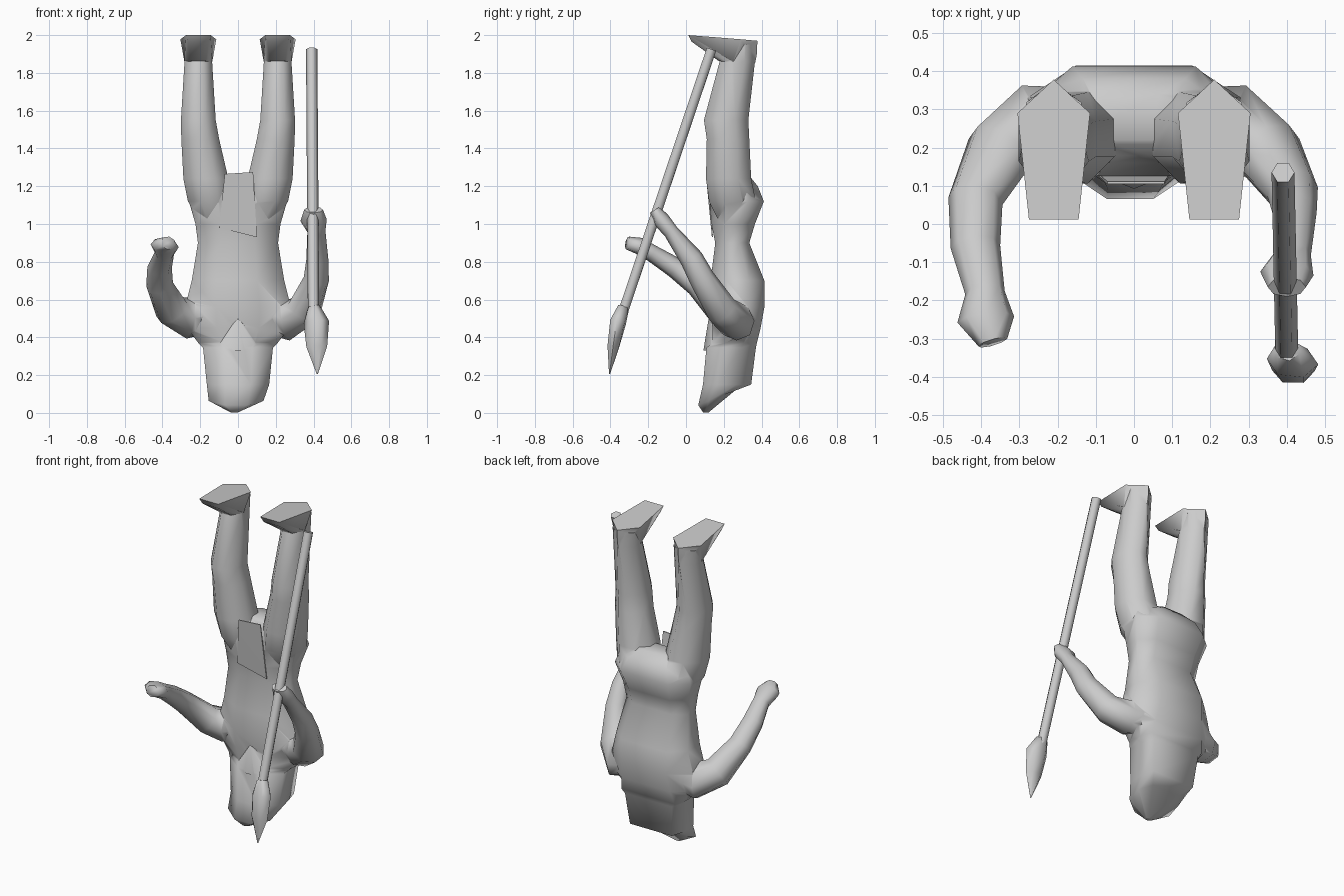
import bpy, bmesh, math
from mathutils import Vector

if "Cube" in bpy.data.objects:
    bpy.data.objects.remove(bpy.data.objects["Cube"])


def smooth(ob, angle):
    bpy.ops.object.select_all(action='DESELECT')
    ob.select_set(True)
    bpy.context.view_layer.objects.active = ob
    bpy.ops.object.shade_smooth_by_angle(angle=math.radians(angle))


def finish(bm, name, angle):
    bmesh.ops.recalc_face_normals(bm, faces=bm.faces)
    me = bpy.data.meshes.new(name)
    bm.to_mesh(me)
    bm.free()
    ob = bpy.data.objects.new(name, me)
    bpy.context.collection.objects.link(ob)
    smooth(ob, angle)
    return ob


def skin(name, rings, angle=75):
    """Join rings of points into a closed tube."""
    bm = bmesh.new()
    vs = [[bm.verts.new(p) for p in r] for r in rings]
    n = len(vs[0])
    for a, b in zip(vs, vs[1:]):
        for i in range(n):
            j = (i + 1) % n
            bm.faces.new((a[i], a[j], b[j], b[i]))
    bm.faces.new(vs[0])
    bm.faces.new(vs[-1])
    return finish(bm, name, angle)


def stack(name, rows):
    """Horizontal octagons: centre x, z, half width, front y, back y, tilt, back squareness."""
    rings = []
    for cx, z, hw, y0, y1, tilt, sq in rows:
        cy, hy, ring = (y0 + y1) / 2, (y1 - y0) / 2, []
        for k in range(8):
            a = math.pi / 8 + k * math.pi / 4
            c, s = math.cos(a) / math.cos(math.pi / 8), math.sin(a) / math.cos(math.pi / 8)
            if s > 0.9:
                c *= sq
            ring.append((cx + hw * c, cy + hy * s, z + tilt * hy * s))
        rings.append(ring)
    return skin(name, rings)


def tube(name, pts, n=6):
    """Limb along a path: x, y, z, radius sideways, radius in depth."""
    ps = [Vector(p[:3]) for p in pts]
    rings = []
    for i, p in enumerate(pts):
        t = (ps[min(i + 1, len(ps) - 1)] - ps[max(i - 1, 0)]).normalized()
        v = Vector((0, 1, 1))
        v = (v - t * v.dot(t)).normalized()
        u = v.cross(t)
        rings.append([ps[i] + u * p[3] * math.cos(2 * math.pi * k / n)
                      + v * p[4] * math.sin(2 * math.pi * k / n) for k in range(n)])
    return skin(name, rings)


def hull(name, pts, angle=75):
    bm = bmesh.new()
    for p in pts:
        bm.verts.new(p)
    bmesh.ops.convex_hull(bm, input=bm.verts)
    return finish(bm, name, angle)


# Torso and hooded head, upside down
body = stack("body", [
    (-.02, .003, .02, .09, .12, 0, 1),
    (-.01, .08, .145, .065, .26, .4, 1.5),
    (0, .15, .165, .09, .345, 0, 2.1),
    (0, .345, .185, .108, .37, 0, 2.1),
    (0, .37, .21, .14, .375, 0, 2.1),
    (0, .45, .27, .14, .395, 0, 1.5),
    (0, .56, .28, .125, .415, 0, 1.3),
    (0, .7, .245, .13, .415, 0, 1.5),
    (0, .9, .212, .155, .335, 0, 1.5),
    (0, 1.0, .225, .135, .365, 0, 1.5),
    (0, 1.12, .26, .125, .412, 0, 1.5),
    (0, 1.2, .23, .16, .38, 0, 1.4),
    (0, 1.25, .13, .22, .34, 0, 1.2)])
limbs = []

# Hood point over the chest
limbs.append(hull("hood_point", [(-.12, .14, .33), (.12, .14, .33), (0, .092, .33),
                                 (0, .12, .5), (-.12, .2, .37), (.12, .2, .37)]))

# Legs and feet
for side, s in (("left", -1), ("right", 1)):
    limbs.append(stack(side + "_leg", [
        (s * .12, .98, .06, .19, .31, 0, 1),
        (s * .15, 1.12, .115, .122, .37, 0, 1),
        (s * .17, 1.24, .119, .106, .345, 0, 1),
        (s * .2, 1.45, .1, .11, .335, 0, .8),
        (s * .21, 1.55, .092, .095, .33, 0, .7),
        (s * .21, 1.86, .073, .178, .365, 0, .3),
        (s * .21, 1.95, .073, .2, .366, 0, .2)]))
    x = s * .21
    limbs.append(hull(
        side + "_foot",
        [(x + e * w, y, z) for e in (-1, 1) for w, y, z in (
            (.065, .012, 2.0), (.055, .03, 1.965), (.095, .29, 1.978),
            (.04, .175, 1.862), (.074, .25, 1.86))]
        + [(x, .378, 1.97), (x, .375, 1.9), (x, .367, 1.855)]))

# Arms
limbs.append(tube("left_arm", [
    (-.1, .27, .52, .09, .08), (-.26, .26, .5, .115, .1), (-.35, .19, .545, .095, .085),
    (-.415, .06, .68, .072, .065), (-.415, -.06, .77, .065, .055), (-.39, -.18, .845, .052, .045),
    (-.388, -.25, .885, .075, .045), (-.37, -.31, .9, .04, .035)], 8))
limbs.append(tube("right_arm", [
    (.1, .27, .52, .09, .08), (.26, .26, .49, .115, .1), (.35, .19, .545, .095, .085),
    (.415, .085, .71, .068, .068), (.42, .03, .815, .058, .062), (.415, -.08, .96, .048, .04),
    (.4, -.13, 1.02, .07, .045), (.4, -.165, 1.075, .05, .03)], 8))

# Merge limbs into the body so no surfaces are left inside
for limb in limbs:
    mod = body.modifiers.new("merge", 'BOOLEAN')
    mod.operation, mod.solver, mod.object = 'UNION', 'EXACT', limb
    bpy.context.view_layer.objects.active = body
    bpy.ops.object.modifier_apply(modifier=mod.name)
    bpy.data.objects.remove(limb)
smooth(body, 70)

# Front cloth flap
hull("loincloth", [(x, y + d, z) for d in (0, .006) for x, y, z in (
    (-.07, .105, 1.265), (.08, .105, 1.275), (.1, .137, .93), (-.1, .133, .98))], 40)

# Spear
tube("spear_shaft", [(.39, .135, 1.925, .03, .03), (.4, -.345, .5, .03, .03)], 6)
tube("spear_head", [
    (.4, -.33, .56, .035, .03), (.415, -.36, .48, .068, .045),
    (.417, -.385, .35, .055, .035), (.42, -.405, .205, .003, .003)], 6)
